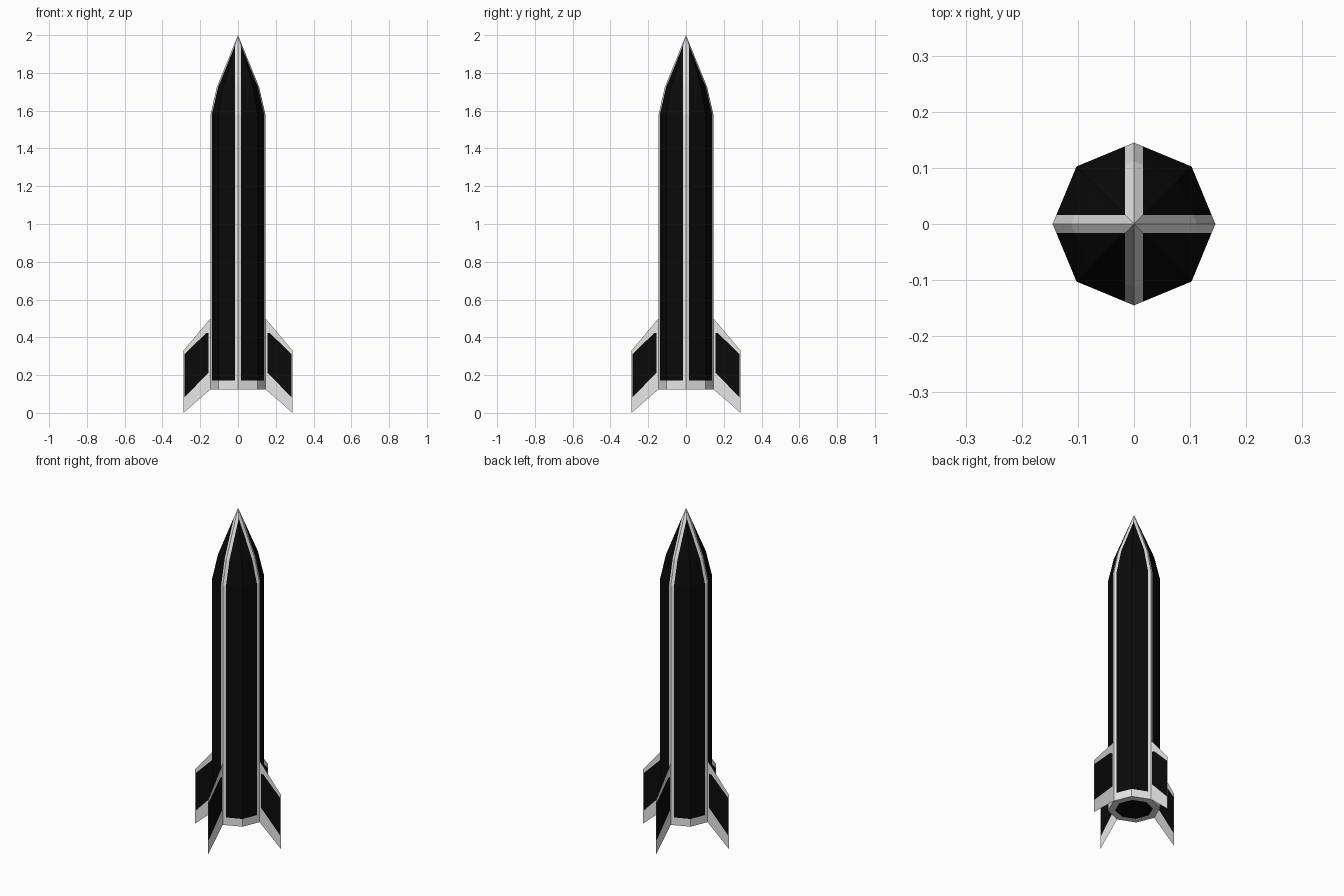
import bpy, bmesh, math
from mathutils import Vector

if "Cube" in bpy.data.objects:
    bpy.data.objects.remove(bpy.data.objects["Cube"])


def material(name, v):
    m = bpy.data.materials.new(name)
    m.diffuse_color = (v, v, v, 1)
    m.use_nodes = True
    m.node_tree.nodes["Principled BSDF"].inputs["Base Color"].default_value = m.diffuse_color
    return m


WHITE = material("white", 0.8)
BLACK = material("black", 0.003)


def add_object(name, bm):
    mesh = bpy.data.meshes.new(name)
    bm.to_mesh(mesh)
    bm.free()
    mesh.materials.append(WHITE)
    mesh.materials.append(BLACK)
    ob = bpy.data.objects.new(name, mesh)
    bpy.context.collection.objects.link(ob)
    return ob


# Octagonal body with pointed nose, lathed from a profile (radius, height)
PROFILE = [(0.105, 0.125), (0.145, 0.125), (0.145, 1.58), (0.112, 1.725)]
SIDES, STRIPE, BAND = 8, 0.016, 0.172
bm = bmesh.new()
rings = []
for r, z in PROFILE:
    angles = [2 * math.pi * i / SIDES for i in range(SIDES)]
    rings.append([bm.verts.new((r * math.cos(a), r * math.sin(a), z)) for a in angles])
tip = bm.verts.new((0, 0, 2))
for i in range(SIDES):
    j = (i + 1) % SIDES
    for lo, hi in zip(rings, rings[1:]):
        bm.faces.new((lo[i], lo[j], hi[j], hi[i]))
    bm.faces.new((rings[-1][i], rings[-1][j], tip))
engine = bm.faces.new(rings[0][::-1])
engine.material_index = 1

# Cut the stripe edges and the bottom band into the outer skin
cuts = [((0, 0, BAND), (0, 0, 1))]
for s in (-STRIPE, STRIPE):
    cuts += [((s, 0, 0), (1, 0, 0)), ((0, s, 0), (0, 1, 0))]
for co, no in cuts:
    skin = [f for f in bm.faces if f.calc_center_median().z > 0.13]
    geom = skin + list({e for f in skin for e in f.edges}) + list({v for f in skin for v in f.verts})
    bmesh.ops.bisect_plane(bm, geom=geom, plane_co=co, plane_no=no, dist=1e-5)

# Black panels lie between the stripes, above the band
for f in bm.faces:
    c = f.calc_center_median()
    if c.z > BAND and min(abs(c.x), abs(c.y)) > STRIPE:
        f.material_index = 1
bmesh.ops.recalc_face_normals(bm, faces=bm.faces[:])
add_object("rocket_body", bm)

# Four paper-thin fins: white border around a black panel
OUTER = [(0.145, 0.5), (0.17, 0.471), (0.289, 0.33), (0.289, 0.0), (0.145, 0.125)]
INNER = [(0.155, 0.422), (0.17, 0.422), (0.283, 0.31), (0.283, 0.082), (0.155, 0.215)]
for k, side in enumerate(("right", "back", "left", "front")):
    a = k * math.pi / 2
    d = Vector((round(math.cos(a)), round(math.sin(a)), 0))
    bm = bmesh.new()
    out, inn = [[bm.verts.new(d * r + Vector((0, 0, z))) for r, z in pts] for pts in (OUTER, INNER)]
    for i in range(len(out)):
        j = (i + 1) % len(out)
        bm.faces.new((out[i], out[j], inn[j], inn[i]))
    bm.faces.new(inn).material_index = 1
    add_object(side + "_fin", bm)
